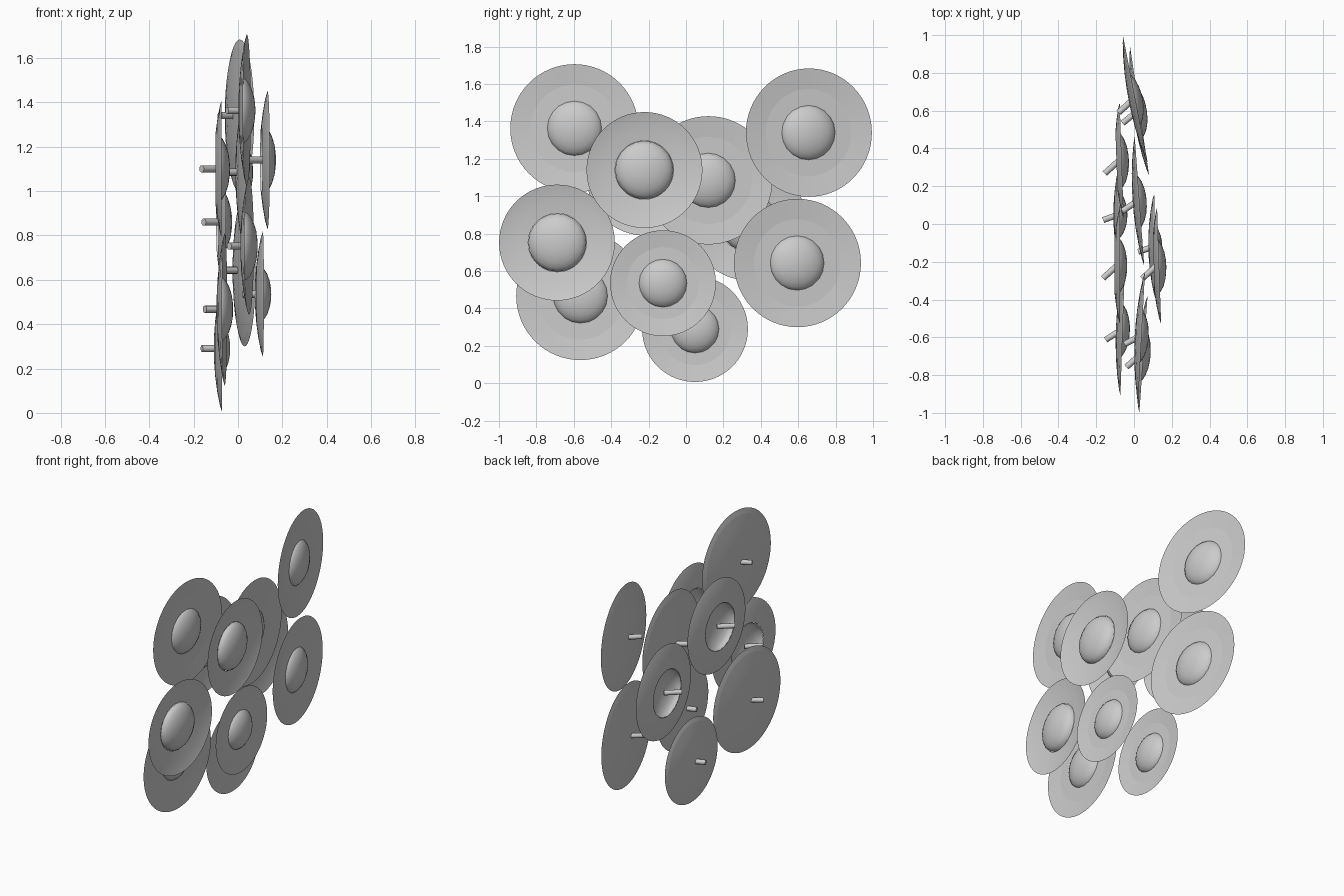
import bpy, bmesh
from math import sin, cos, pi, radians
from mathutils import Matrix, Vector

if "Cube" in bpy.data.objects:
    bpy.data.objects.remove(bpy.data.objects["Cube"])


def lathe(name, profile, sides, mat, angle=40):
    """Spin (x, radius) points around the local x axis."""
    bm = bmesh.new()
    rings = []
    for x, r in profile:
        if r == 0:
            rings.append([bm.verts.new((x, 0, 0))])
        else:
            rings.append([bm.verts.new((x, r * cos(2 * pi * i / sides), r * sin(2 * pi * i / sides)))
                          for i in range(sides)])
    for a, b in zip(rings, rings[1:]):
        for i in range(sides):
            j = (i + 1) % sides
            if len(a) == 1:
                bm.faces.new((a[0], b[j], b[i]))
            elif len(b) == 1:
                bm.faces.new((a[i], a[j], b[0]))
            else:
                bm.faces.new((a[i], a[j], b[j], b[i]))
    bmesh.ops.recalc_face_normals(bm, faces=bm.faces)
    me = bpy.data.meshes.new(name)
    bm.to_mesh(me)
    bm.free()
    ob = bpy.data.objects.new(name, me)
    bpy.context.collection.objects.link(ob)
    ob.matrix_world = mat
    bpy.ops.object.select_all(action='DESELECT')
    ob.select_set(True)
    bpy.context.view_layer.objects.active = ob
    bpy.ops.object.shade_smooth_by_angle(angle=radians(angle))
    return ob


def disc(x, y, z, r, bell, yaw, hollow, stalk_angle):
    place = Matrix.Translation((x, y, z)) @ Matrix.Rotation(radians(yaw), 4, 'Z')
    base = -0.028
    if hollow:
        # open dish, the bell is hollow from behind
        dish = [(0, r), (-0.009, r * 0.9), (-0.020, r * 0.7), (base, bell)]
    else:
        # shallow closed dish with a flat inner plate in front
        dish = [(-0.012, 0), (-0.012, r * 0.68), (0, r), (-0.009, r * 0.9),
                (-0.021, r * 0.68), (-0.030, r * 0.44), (-0.035, r * 0.2), (-0.036, 0)]
    lathe("dish", dish, 64, place, 5 if not hollow else 40)
    # domed bell in the middle
    height = 0.038 - base
    dome = [(base + height * sin(a), bell * cos(a))
            for a in (0, 0.25, 0.5, 0.8, 1.1, 1.35)] + [(0.038, 0)]
    lathe("bell", dome, 20, place, 60)
    # short slanted mounting peg behind
    start = Vector((x - 0.015, y, z))
    length = 0.075 / cos(radians(stalk_angle))
    peg = Matrix.Translation(start) @ Matrix.Rotation(pi + radians(stalk_angle), 4, 'Z')
    lathe("peg", [(-0.01, 0), (-0.01, 0.016), (length, 0.016), (length, 0)], 12, peg)


LARGE, MEDIUM, SMALL = (0.343, 0.150), (0.310, 0.156), (0.283, 0.132)

# x, y, z, size, yaw, hollow back, peg slant
for x, y, z, size, yaw, hollow, slant in (
    (0.040, -0.597, 1.363, LARGE, -3, False, 28),
    (0.008, 0.657, 1.340, LARGE, 11, False, 42),
    (0.030, 0.596, 0.643, LARGE, 8.4, False, 40),
    (0.029, 0.120, 1.085, LARGE, 4.2, False, 35),
    (-0.060, -0.565, 0.467, LARGE, -2, False, 33),
    (0.133, -0.222, 1.140, MEDIUM, 2, True, 42),
    (0.050, -0.690, 0.752, MEDIUM, -4, True, 42),
    (-0.065, 0.335, 0.860, MEDIUM, 2, True, 42),
    (-0.074, -0.220, 1.100, MEDIUM, 0, True, 42),
    (0.112, -0.123, 0.535, SMALL, 1, False, 18),
    (-0.073, 0.048, 0.290, SMALL, 0, False, 20),
):
    disc(x, y, z, *size, yaw, hollow, slant)
